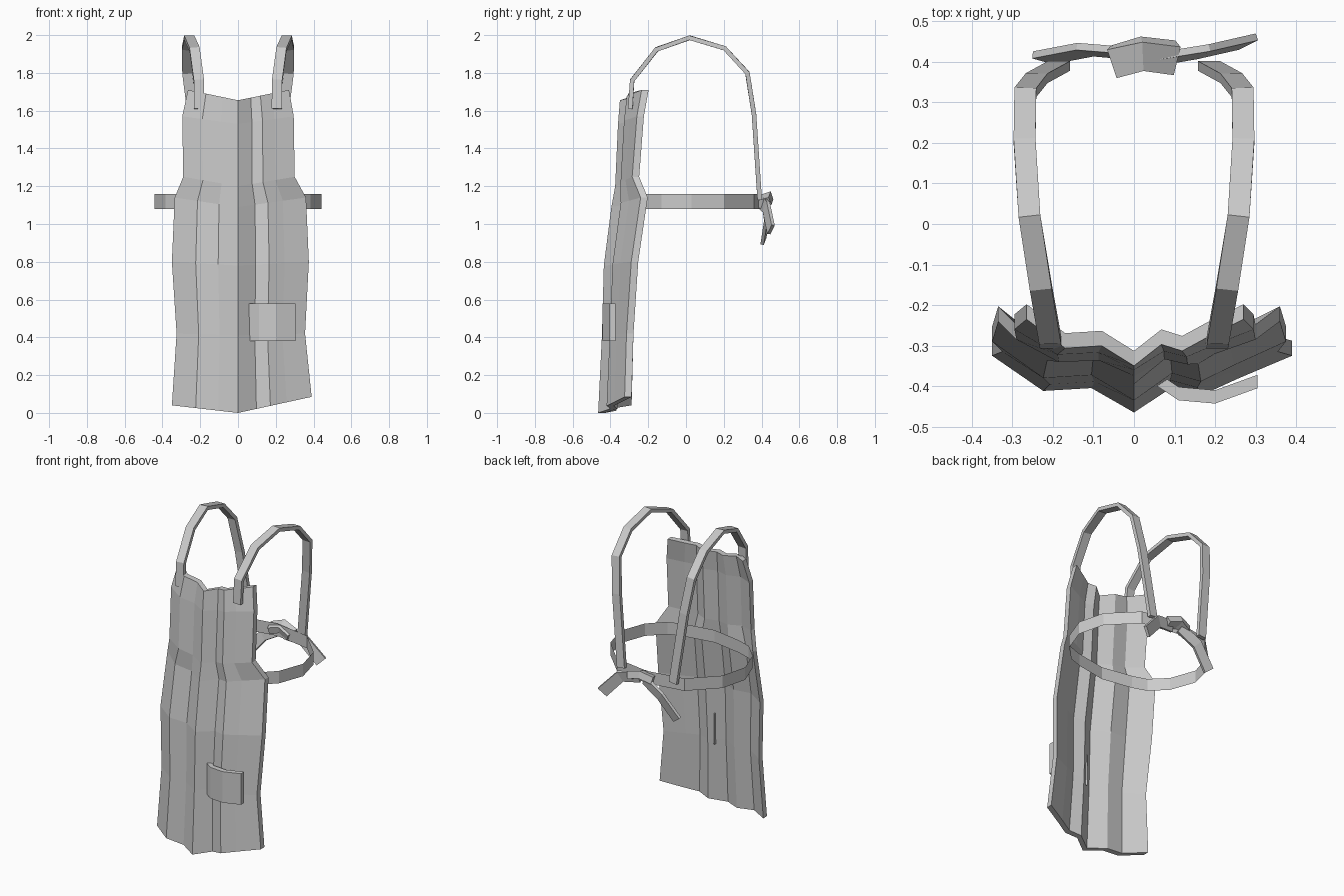
import bpy, bmesh
from mathutils import Vector

cube = bpy.data.objects.get("Cube")
if cube:
    bpy.data.objects.remove(cube, do_unlink=True)

grey = bpy.data.materials.new("cloth grey")
grey.use_nodes = True
grey.diffuse_color = (0.6, 0.6, 0.6, 1)
grey.node_tree.nodes["Principled BSDF"].inputs["Base Color"].default_value = (0.6, 0.6, 0.6, 1)


def make(name, verts, faces):
    """Flat shaded mesh object with consistent normals."""
    me = bpy.data.meshes.new(name)
    bm = bmesh.new()
    vs = [bm.verts.new(v) for v in verts]
    for f in faces:
        bm.faces.new([vs[i] for i in f])
    bmesh.ops.recalc_face_normals(bm, faces=bm.faces)
    bm.to_mesh(me)
    bm.free()
    me.materials.append(grey)
    ob = bpy.data.objects.new(name, me)
    bpy.context.collection.objects.link(ob)
    return ob


def sheet(name, rows, thick):
    """Cloth from rows of outer points, thickened towards +y."""
    n = len(rows[0])
    front = [Vector(p) for r in rows for p in r]
    back = [p + Vector((0, thick, 0)) for p in front]
    k = len(front)
    faces = []
    for j in range(len(rows) - 1):
        for i in range(n - 1):
            a = j * n + i
            quad = (a, a + 1, a + n + 1, a + n)
            faces += [quad, tuple(q + k for q in reversed(quad))]
    rim = list(range(n)) + [j * n + n - 1 for j in range(1, len(rows))]
    rim += list(range(k - 2, k - n - 1, -1)) + [j * n for j in range(len(rows) - 2, 0, -1)]
    for a, b in zip(rim, rim[1:] + rim[:1]):
        faces.append((b, a, a + k, b + k))
    return make(name, front + back, faces)


def band(name, path, width, thick, side):
    """Rectangular strip swept along a path; side is its width direction."""
    pts = [Vector(p) for p in path]
    verts, faces = [], []
    for i, p in enumerate(pts):
        t = (pts[min(i + 1, len(pts) - 1)] - pts[max(i - 1, 0)]).normalized()
        w = Vector(side)
        w = (w - t * w.dot(t)).normalized()
        n = t.cross(w)
        for a, b in ((-1, -1), (1, -1), (1, 1), (-1, 1)):
            verts.append(p + w * a * width / 2 + n * b * thick / 2)
    for i in range(len(pts) - 1):
        for c in range(4):
            d = (c + 1) % 4
            faces.append((4 * i + c, 4 * i + d, 4 * i + 4 + d, 4 * i + 4 + c))
    e = len(verts)
    faces += [(3, 2, 1, 0), (e - 4, e - 3, e - 2, e - 1)]
    return make(name, verts, faces)


# Pleated apron body: columns are (fraction of half width, fold depth)
columns = [(-1, 1), (-.64, .38), (-.3, .43), (0, 0), (.25, .46), (.44, .32), (.66, .6), (1, 1)]
# Rows: centre height, rise at the sides, left/right half widths, front y, side y
levels = [
    (0.00, .06, .35, .39, -.465, -.325),
    (0.41, .01, .325, .355, -.445, -.315),
    (0.78, .02, .35, .375, -.435, -.29),
    (1.09, .05, .335, .36, -.395, -.24),
    (1.20, .05, .29, .30, -.375, -.285),
    (1.53, .04, .295, .295, -.36, -.26),
    (1.655, .055, .265, .27, -.35, -.235),
]
rows = []
for z, rise, wl, wr, yf, ys in levels:
    row = []
    for u, d in columns:
        up = rise * abs(u)
        if z == 0:
            up = .04 * abs(u) if u < 0 else .085 * u
        row.append((u * (wl if u < 0 else wr), yf + (ys - yf) * d, z + up))
    rows.append(row)
sheet("apron_body", rows, .037)

# Curved patch pocket
profile = [(.05, -.395), (.11, -.435), (.2, -.443), (.305, -.405)]
sheet("pocket", [[(x, y, z) for x, y in profile] for z in (.38, .58)], .033)

# Shoulder straps
strap = [(.205, -.295, 1.61), (.207, -.285, 1.76), (.23, -.155, 1.925), (.258, .02, 1.986),
         (.27, .205, 1.93), (.268, .325, 1.8), (.24, .36, 1.58), (.185, .39, 1.13)]
for name, s in (("left_strap", 1), ("right_strap", -1)):
    band(name, [(x * s, y, z) for x, y, z in strap], .054, .024, (1, 0, 0))

# Waist tie: a thin closed ribbon
half = [(0, -.29), (.2, -.255), (.29, -.225), (.385, -.13), (.443, .03), (.4, .2), (.24, .36), (0, .4)]
ring = half + [(-x, y) for x, y in half[-2:0:-1]]
n = len(ring)
make("waist_tie", [(x, y, z) for z in (1.08, 1.16) for x, y in ring],
     [(i, (i + 1) % n, n + (i + 1) % n, n + i) for i in range(n)])

# Bow knot and its two hanging tails
band("tie_knot", [(-.05, .40, 1.12), (.02, .42, 1.14), (.10, .41, 1.11)], .075, .045, (.3, 1, .3))
band("left_tail", [(.05, .405, 1.11), (.17, .425, 1.09), (.28, .45, .97)], .07, .018, (.6, .35, 1))
band("right_tail", [(0, .42, 1.11), (-.12, .43, 1.04), (-.225, .41, .91)], .065, .018, (-.6, .3, 1))
